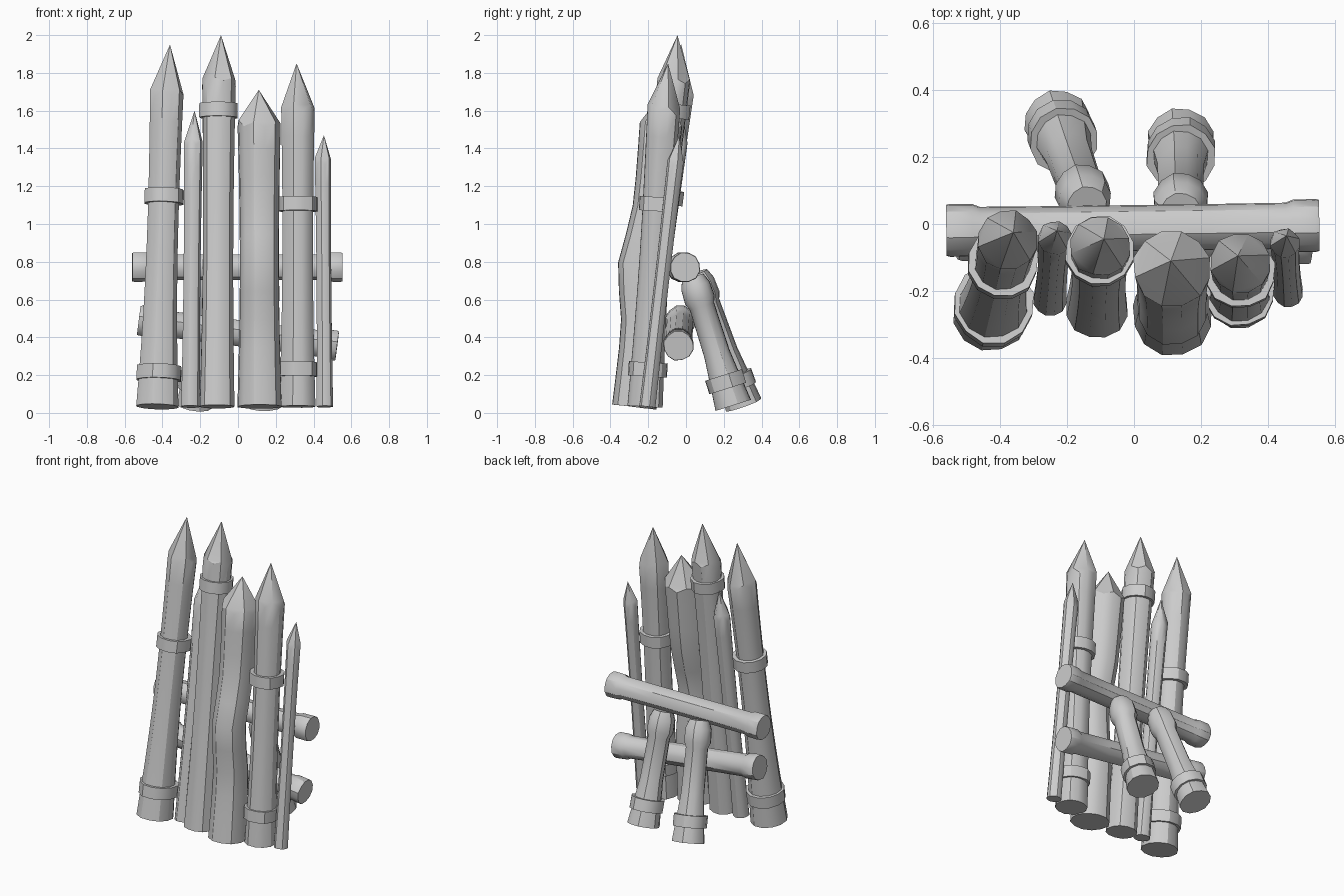
import bpy, bmesh, math, random
from mathutils import Vector

if "Cube" in bpy.data.objects:
    bpy.data.objects.remove(bpy.data.objects["Cube"])

random.seed(4)
SIDES = 12


def loft(name, centres, radii, tip=None, jitter=0.03, scallop=0.03):
    """Skin a round log through centres; optional carved point at tip."""
    axis = (centres[-1] - centres[0]).normalized()
    ref = Vector((0, 1, 0)) if abs(axis.y) < 0.8 else Vector((1, 0, 0))
    u = ref.cross(axis).normalized()
    v = axis.cross(u)
    wobble = [1 + random.uniform(-jitter, jitter) for _ in range(SIDES)]
    bm = bmesh.new()
    rings = []
    for c, r in zip(centres, radii):
        angles = [math.tau * (i + 0.5) / SIDES for i in range(SIDES)]
        rings.append([bm.verts.new(c + (u * math.cos(a) + v * math.sin(a)) * r * w)
                      for a, w in zip(angles, wobble)])
    for a, b in zip(rings, rings[1:]):
        for i in range(SIDES):
            j = (i + 1) % SIDES
            bm.faces.new((a[i], a[j], b[j], b[i]))
    bm.faces.new(rings[0][::-1])
    top = rings[-1]
    if tip:
        # uneven carved shoulder with six facets
        apex = bm.verts.new(tip)
        for i, vert in enumerate(top):
            vert.co += axis * scallop * (random.uniform(-0.4, 0.4) - i % 2)
        for i in range(0, SIDES, 2):
            k = (i + 2) % SIDES
            bm.faces.new((top[i], top[k], apex))
            bm.faces.new((top[i], top[i + 1], top[k]))
    else:
        bm.faces.new(top)
    bmesh.ops.recalc_face_normals(bm, faces=bm.faces)
    me = bpy.data.meshes.new(name)
    bm.to_mesh(me)
    bm.free()
    for f in me.polygons:
        f.use_smooth = True
    me.set_sharp_from_angle(angle=math.radians(32))
    bpy.context.collection.objects.link(bpy.data.objects.new(name, me))


def band(name, foot, head, z, r, h=0.075):
    """Raised strap around a log at height z."""
    axis = head - foot
    c = foot + axis * ((z - foot.z) / axis.z)
    step = axis.normalized() * h / 2
    loft(name, [c - step, c - step, c + step, c + step], [r - 0.03, r, r, r - 0.03])


def log(name, foot, head, profile):
    """Straight log with a (fraction, radius) profile."""
    loft(name, [foot.lerp(head, t) for t, _ in profile], [r for _, r in profile])


# Upright stakes: foot, shoulder, shoulder radius, foot flare, tip x, tip z, belly, band heights
stakes = [
    ((-.425, -.265), (-.375, -.045, 1.7), .091, .024, -.36, 1.95, 0, (.21, 1.145)),
    ((-.25, -.225), (-.235, -.04, 1.44), .051, 0, -.23, 1.6, 0, ()),
    ((-.11, -.25), (-.1, -.065, 1.77), .09, .003, -.09, 2.0, 0, (1.6,)),
    ((.115, -.275), (.113, -.13, 1.54), .116, .003, .11, 1.71, .055, ()),
    ((.315, -.215), (.318, -.115, 1.62), .09, .007, .31, 1.85, 0, (.23, 1.105)),
    ((.46, -.205), (.45, -.055, 1.34), .044, 0, .455, 1.47, 0, ()),
]
for n, (foot, head, r, flare, tip_x, tip_z, belly, bands) in enumerate(stakes, 1):
    foot, head = Vector((*foot, .033)), Vector(head)
    centres, radii = [], []
    for s in range(11):
        t = s / 10
        c = foot.lerp(head, t)
        c.y -= belly * math.exp(-((c.z - .77) / .2) ** 2)
        centres.append(c)
        radii.append(r * (1 - .1 * math.sin(math.pi * t)) + flare * (1 - t) ** 3)
    loft(f"stake_{n}", centres, radii, tip=Vector((tip_x, head.y + .02, tip_z)))
    for k, z in enumerate(bands, 1):
        band(f"stake_{n}_band_{k}", foot, head, z, r + (.03 if z < .22 else .015))

# Cross rails with thicker ends
half = [(0, .078), (.01, .081), (.07, .08), (.09, .071), (.3, .07)]
rail = half + [(1 - t, r) for t, r in reversed(half)]
log("upper_rail", Vector((-.56, -.02, .77)), Vector((.553, -.005, .77)), rail)
log("lower_rail", Vector((-.525, -.03, .49)), Vector((.525, -.04, .355)), rail)

# Rear braces: flared foot, slim shaft, swollen head against the rails
brace = [(0, .1), (.2, .085), (.4, .071), (.77, .068), (.82, .083), (.93, .08), (1, .06)]
for side, foot, head in (("left", (-.23, .305, .043), (-.14, .055, .74)),
                         ("right", (.14, .25, .04), (.14, .035, .72))):
    foot, head = Vector(foot), Vector(head)
    log(side + "_brace", foot, head, brace)
    band(side + "_brace_band", foot, head, .165, .104)
